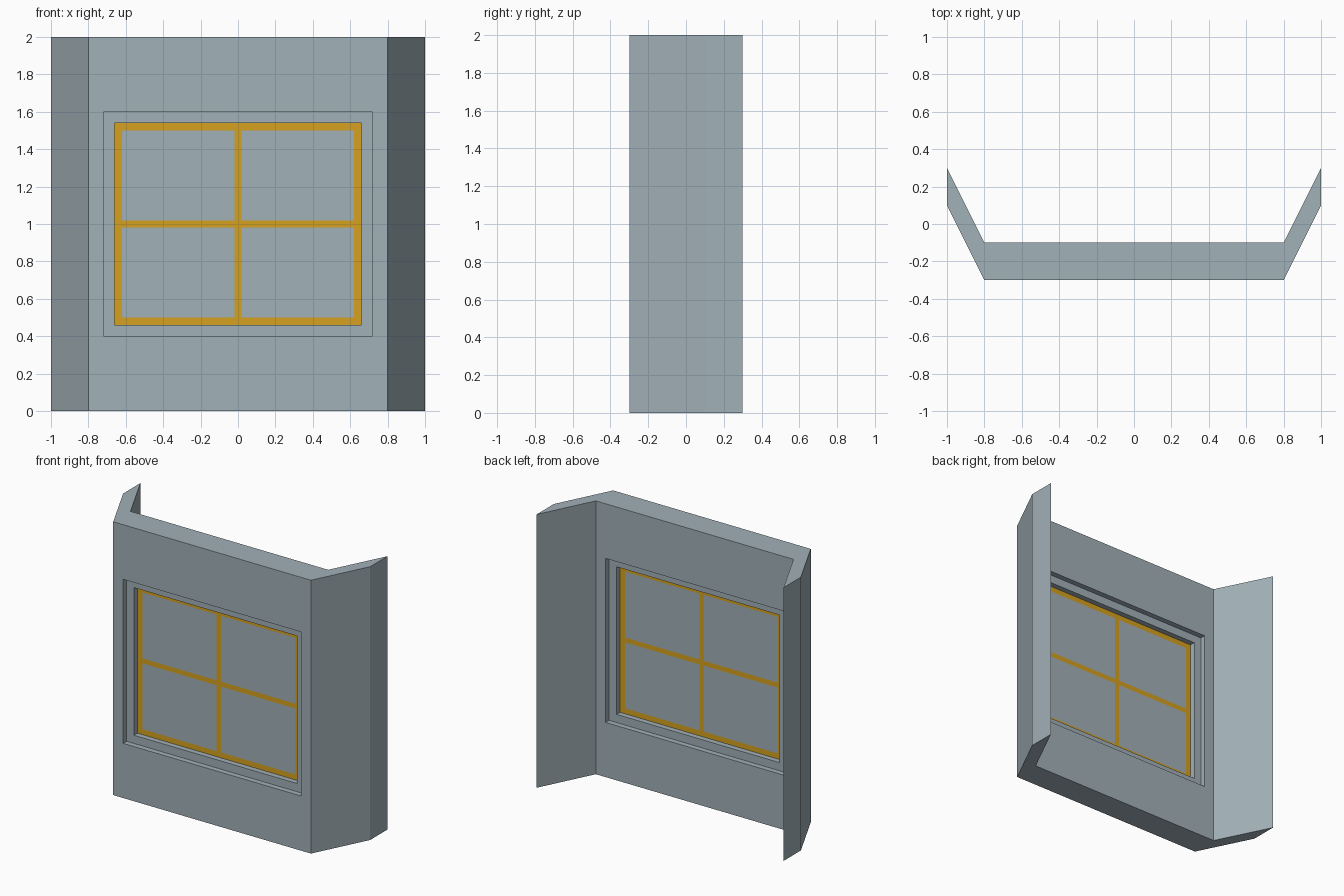
import bpy, bmesh

cube = bpy.data.objects.get("Cube")
if cube:
    bpy.data.objects.remove(cube, do_unlink=True)


def make_material(name, srgb):
    colour = tuple((c / 255) ** 2.2 for c in srgb) + (1.0,)
    mat = bpy.data.materials.new(name)
    mat.use_nodes = True
    mat.diffuse_color = colour
    mat.node_tree.nodes["Principled BSDF"].inputs["Base Color"].default_value = colour
    return mat


GREY = make_material("blue grey", (160, 175, 182))
YELLOW = make_material("golden yellow", (212, 160, 37))
MID_Y = -0.2   # middle plane of the front panel
MID_Z = 1.0


def finish(name, bm, materials):
    bmesh.ops.remove_doubles(bm, verts=bm.verts, dist=0.0001)
    bmesh.ops.recalc_face_normals(bm, faces=bm.faces)
    mesh = bpy.data.meshes.new(name)
    bm.to_mesh(mesh)
    bm.free()
    for mat in materials:
        mesh.materials.append(mat)
    obj = bpy.data.objects.new(name, mesh)
    bpy.context.collection.objects.link(obj)
    return obj


def rectangle(bm, half_x, half_z, y):
    corners = ((-1, -1), (1, -1), (1, 1), (-1, 1))
    return [bm.verts.new((sx * half_x, y, MID_Z + sz * half_z)) for sx, sz in corners]


def bridge(bm, a, b, sides):
    for i in sides:
        j = (i + 1) % 4
        bm.faces.new((a[i], a[j], b[j], b[i]))


# Wall: stepped rings on both sides of the panel, running through the opening
bm = bmesh.new()
STEPS = ((0.8, 1.0, 0.1), (0.72, 0.6, 0.1), (0.72, 0.6, 0.06), (0.66, 0.54, 0.06))
rings = [rectangle(bm, hx, hz, MID_Y - d) for hx, hz, d in STEPS]
rings += [rectangle(bm, hx, hz, MID_Y + d) for hx, hz, d in reversed(STEPS)]
for a, b in zip(rings, rings[1:]):
    bridge(bm, a, b, range(4))
bridge(bm, rings[-1], rings[0], (0, 2))   # panel bottom and top

# Angled wings at both ends, open where they meet the panel
WING = ((0.8, -0.3), (1.0, 0.1), (1.0, 0.3), (0.8, -0.1))
for side in (-1, 1):
    low, high = ([bm.verts.new((side * x, y, z)) for x, y in WING] for z in (0, 2))
    bm.faces.new(low)
    bm.faces.new(high)
    bridge(bm, low, high, range(3))
finish("bay_wall", bm, [GREY])

# Window: front and back sheets, with the border and glazing bars as yellow cells
bm = bmesh.new()
xs = (-0.66, -0.62, -0.018, 0.018, 0.62, 0.66)
zs = (0.46, 0.5, 0.982, 1.018, 1.5, 1.54)
for y in (MID_Y - 0.02, MID_Y + 0.02):
    for i in range(5):
        for k in range(5):
            quad = ((xs[i], zs[k]), (xs[i + 1], zs[k]),
                    (xs[i + 1], zs[k + 1]), (xs[i], zs[k + 1]))
            if y > MID_Y:
                quad = quad[::-1]
            face = bm.faces.new([bm.verts.new((x, y, z)) for x, z in quad])
            face.material_index = 0 if i % 2 and k % 2 else 1
finish("window_panes", bm, [GREY, YELLOW])
